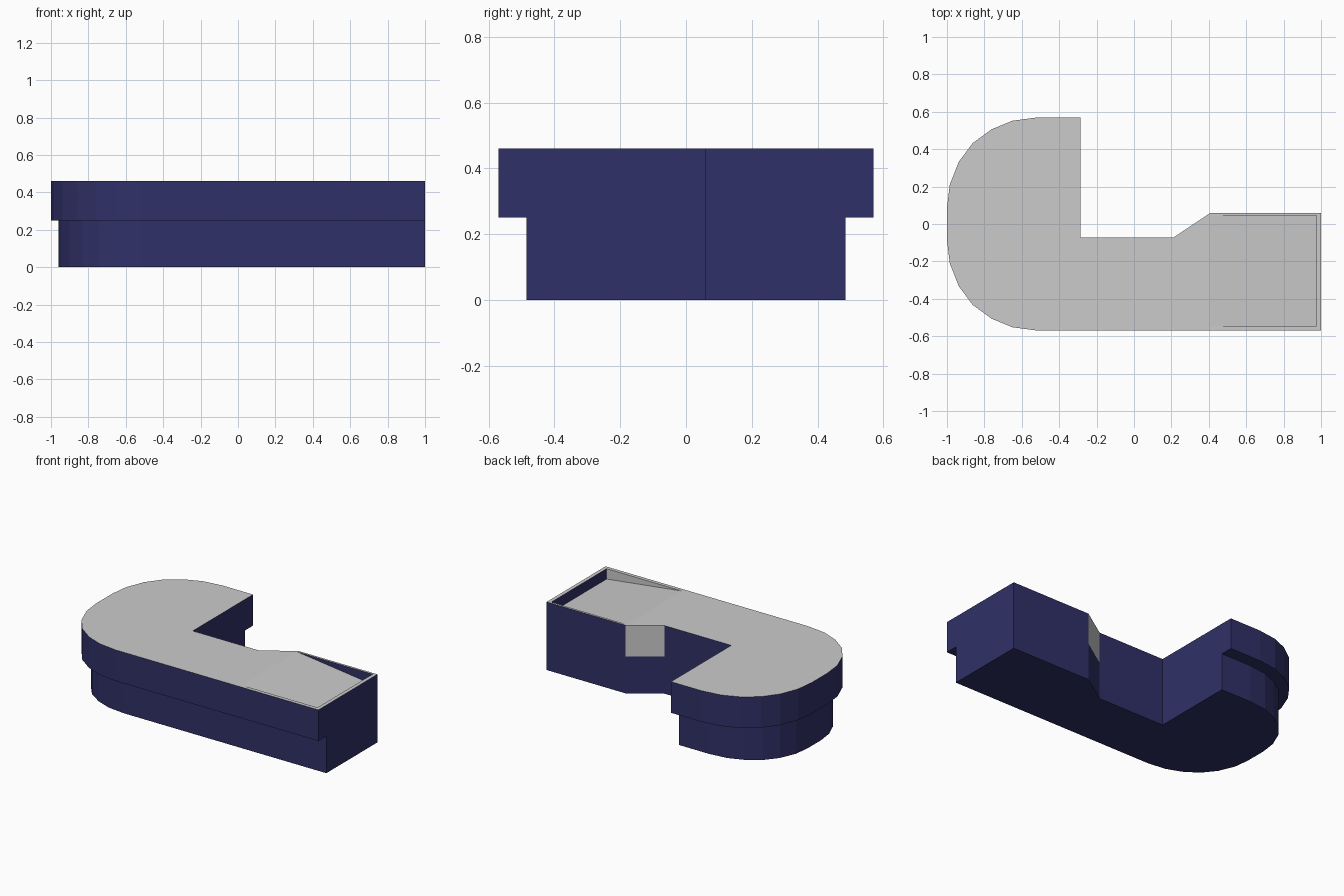
import bpy, bmesh
from mathutils import Vector

if "Cube" in bpy.data.objects:
    bpy.data.objects.remove(bpy.data.objects["Cube"])

H, MID = 0.46, 0.25          # counter height, underside of overhang
RX = 0.41                    # where the sunken ramp begins

navy = bpy.data.materials.new("navy")
navy.diffuse_color = (0.03, 0.03, 0.14, 1)
navy.use_nodes = True
navy.node_tree.nodes["Principled BSDF"].inputs["Base Color"].default_value = navy.diffuse_color
grey = bpy.data.materials.new("grey")
grey.diffuse_color = (0.8, 0.8, 0.8, 1)
grey.use_nodes = True
grey.node_tree.nodes["Principled BSDF"].inputs["Base Color"].default_value = grey.diffuse_color

# Plan outline, counter-clockwise, with a mirrored round end
arc = [(-0.515, 0.57), (-0.65, 0.552), (-0.76, 0.507), (-0.863, 0.432),
       (-0.937, 0.332), (-0.985, 0.21), (-1.0, 0.085)]
arc += [(x, -y) for x, y in reversed(arc)]
right = [(RX, -0.57), (1, -0.57), (1, 0.06), (RX, 0.06),
         (0.21, -0.073), (-0.287, -0.073), (-0.287, 0.57)]
upper = arc + right
CHAMFER = len(arc) + 3


def inset(p):
    """Pull the outer edge in for the plinth, leaving straight inner sides."""
    x, y = p
    if x < -0.5:
        x = -0.515 + (x + 0.515) * 0.445 / 0.485
    if x < -0.5 or abs(y) > 0.5:
        y *= 0.485 / 0.57
    return x, y


lower = [inset(p) for p in upper]


def at(points, z):
    return [(x, y, z) for x, y in points]


def band(a, b):
    n = len(a)
    return [[a[i], a[(i + 1) % n], b[(i + 1) % n], b[i]] for i in range(n)]


def make(name, faces):
    """Build a mesh from (points, material index), dropping collapsed faces."""
    bm = bmesh.new()
    cache = {}
    for pts, mat in faces:
        pts = list(dict.fromkeys(pts))
        area = Vector()
        for p, q in zip(pts, pts[1:] + pts[:1]):
            area += Vector(p).cross(Vector(q))
        if len(pts) < 3 or area.length < 1e-5:
            continue
        for p in pts:
            if p not in cache:
                cache[p] = bm.verts.new(p)
        bm.faces.new([cache[p] for p in pts]).material_index = mat
    me = bpy.data.meshes.new(name)
    bm.to_mesh(me)
    bm.free()
    me.materials.append(navy)
    me.materials.append(grey)
    ob = bpy.data.objects.new(name, me)
    bpy.context.collection.objects.link(ob)
    return ob


# Plinth: walls and floor
l0, l1 = at(lower, 0.0), at(lower, MID)
make("plinth", [(f, 0) for f in band(l0, l1)] + [(l0[::-1], 0)])

# Overhanging body: underside and walls, with a grey angled panel
u0, u1 = at(upper, MID), at(upper, H)
walls = [(f, 1 if i == CHAMFER else 0) for i, f in enumerate(band(u0, u1))]
make("counter_body", [(f, 0) for f in band(l1, u0)] + walls)

# Worktop: flat top, thin rim, sloping tray and its inner walls
a, b = (RX, -0.545, H), (RX, 0.045, H)
c, d = (0.975, -0.545, H), (0.975, 0.045, H)
e, f = (0.975, -0.545, H - 0.07), (0.975, 0.045, H - 0.07)
s, t, v, w = at(right[:4], H)
top = at(arc, H) + [s, a, b, w] + at(right[4:], H)
make("worktop", [(top, 1), ([s, t, c, a], 1), ([t, v, d, c], 1),
                 ([v, w, b, d], 1), ([a, e, f, b], 1),
                 ([a, c, e], 1), ([b, f, d], 0), ([c, d, f, e], 0)])
